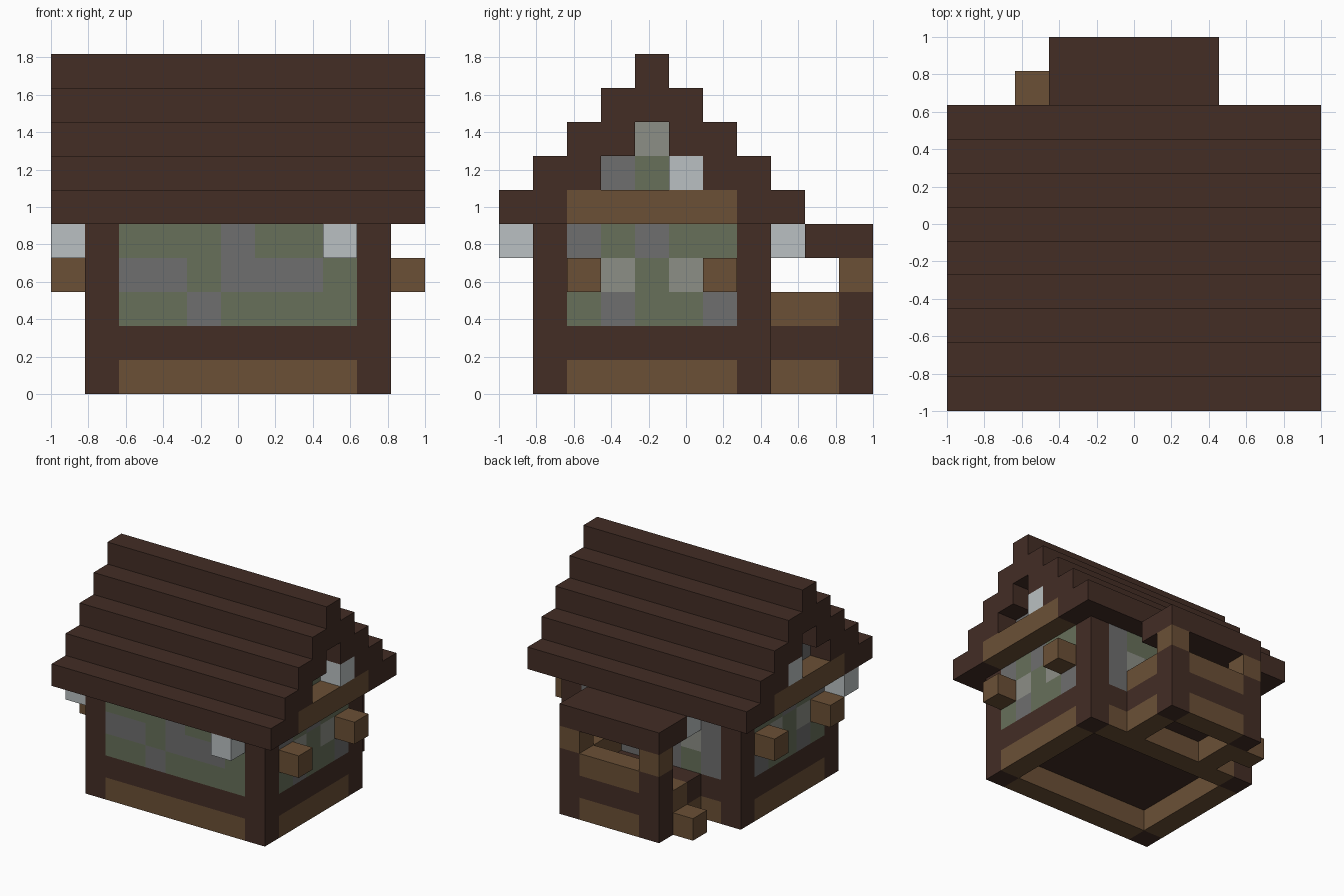
import bpy
import bmesh

if "Cube" in bpy.data.objects:
    bpy.data.objects.remove(bpy.data.objects["Cube"])

U = 2 / 11  # size of one block


def material(name, hex_code):
    srgb = [int(hex_code[i:i + 2], 16) / 255 for i in (0, 2, 4)]
    col = [((c + 0.055) / 1.055) ** 2.4 for c in srgb] + [1]
    m = bpy.data.materials.new(name)
    m.use_nodes = True
    m.diffuse_color = col
    bsdf = m.node_tree.nodes["Principled BSDF"]
    bsdf.inputs["Base Color"].default_value = col
    bsdf.inputs["Roughness"].default_value = 0.9
    return m


# One letter per colour, used in the wall patterns
MATS = {
    "d": material("dark_timber", "432d25"),
    "b": material("brown_planks", "6b5036"),
    "m": material("mossy_stone", "67705a"),
    "s": material("grey_stone", "6e6e6e"),
    "g": material("window_glass", "8c8e86"),
    "w": material("lantern_white", "bac0c2"),
}


def build(name, boxes):
    """Boxes are (colour letter, low corner, high corner) in block units."""
    bm = bmesh.new()
    letters = sorted({b[0] for b in boxes})
    for letter, lo, hi in boxes:
        verts = bmesh.ops.create_cube(bm, size=1)["verts"]
        for v in verts:
            cell = [h if c > 0 else l for c, l, h in zip(v.co, lo, hi)]
            v.co = (cell[0] * U - 1, cell[1] * U - 1, cell[2] * U)
        for f in {f for v in verts for f in v.link_faces}:
            f.material_index = letters.index(letter)
    me = bpy.data.meshes.new(name)
    bm.to_mesh(me)
    bm.free()
    for letter in letters:
        me.materials.append(MATS[letter])
    ob = bpy.data.objects.new(name, me)
    bpy.context.collection.objects.link(ob)


def block(letter, x, y, z):
    return (letter, (x, y, z), (x + 1, y + 1, z + 1))


def wall(name, rows, start, z, along_x, fixed):
    """Rows of letters from the bottom up; equal neighbours become one box."""
    boxes = []
    for k, row in enumerate(rows):
        i = 0
        while i < len(row):
            j = i
            while j < len(row) and row[j] == row[i]:
                j += 1
            a, b = start + i, start + j
            if along_x:
                lo, hi = (a, fixed, z + k), (b, fixed + 1, z + k + 1)
            else:
                lo, hi = (fixed, a, z + k), (fixed + 1, b, z + k + 1)
            boxes.append((row[i], lo, hi))
            i = j
    build(name, boxes)


# Frame: corner posts, floor and plank skirting
build("corner_posts", [("d", (x, y, 0), (x + 1, y + 1, 5)) for x in (1, 9) for y in (1, 7)])
build("floor", [("d", (1, 1, 1), (10, 8, 2))])
build("skirting", [("b", (2, y, 0), (9, y + 1, 1)) for y in (1, 7)]
      + [("b", (x, 2, 0), (x + 1, 7, 1)) for x in (1, 9)])

# Stone walls
wall("front_wall", ["mmsmmmm", "ssmsssm", "mmmsmmm"], 2, 2, True, 1)
wall("back_wall", ["smsbsms", "sgsbsgs", "smmsmms"], 2, 2, True, 7)
for side, x, end in (("right", 1, 0), ("left", 9, 10)):
    wall(side + "_wall", ["msmms", "bgmgb", "smsmm"], 2, 2, False, x)
    wall(side + "_gable", ["bbbbb", "smm", "g"][:1], 2, 5, False, x)
    wall(side + "_gable_stone", ["smm"], 3, 6, False, x)
    wall(side + "_gable_window", ["g"], 4, 7, False, x)
    build(side + "_gable_beam", [("b", (end, 2, 5), (end + 1, 7, 6))])
    build(side + "_beam_ends", [block("b", end, y, 3) for y in (2, 6)])
    build(side + "_gable_lantern", [block("w", end, 5, 6)])

# Stepped roof, two blocks wide on each slope, with a ridge
for k in range(4):
    build("roof_step_%d" % (k + 1), [
        ("d", (0, k, 5 + k), (11, k + 2, 6 + k)),
        ("d", (0, 7 - k, 5 + k), (11, 9 - k, 6 + k))])
build("roof_ridge", [("d", (0, 4, 9), (11, 5, 10))])

# Wall lanterns
build("front_lantern", [block("w", 8, 0, 4)])
build("right_lantern", [block("w", 0, 1, 4)])
build("porch_lantern", [block("w", 3, 8, 4)])

# Back porch
build("porch_posts", [b for x in (3, 7) for b in (
    ("d", (x, 10, 0), (x + 1, 11, 3)), block("b", x, 10, 3))])
build("porch_deck", [
    ("d", (4, 8, 1), (8, 11, 2)),
    block("d", 3, 8, 1), block("d", 3, 10, 1)])
build("porch_skirting", [
    ("b", (7, 8, 0), (8, 10, 1)),
    ("b", (3, 8, 0), (4, 10, 1)),
    ("b", (4, 10, 0), (7, 11, 1))])
build("porch_fence", [
    ("b", (7, 8, 2), (8, 10, 3)),
    ("b", (4, 10, 2), (7, 11, 3))])
build("porch_roof", [("d", (3, 9, 4), (8, 11, 5))])
build("porch_steps", [block("b", 2, 9, 0), block("b", 3, 9, 1)])
